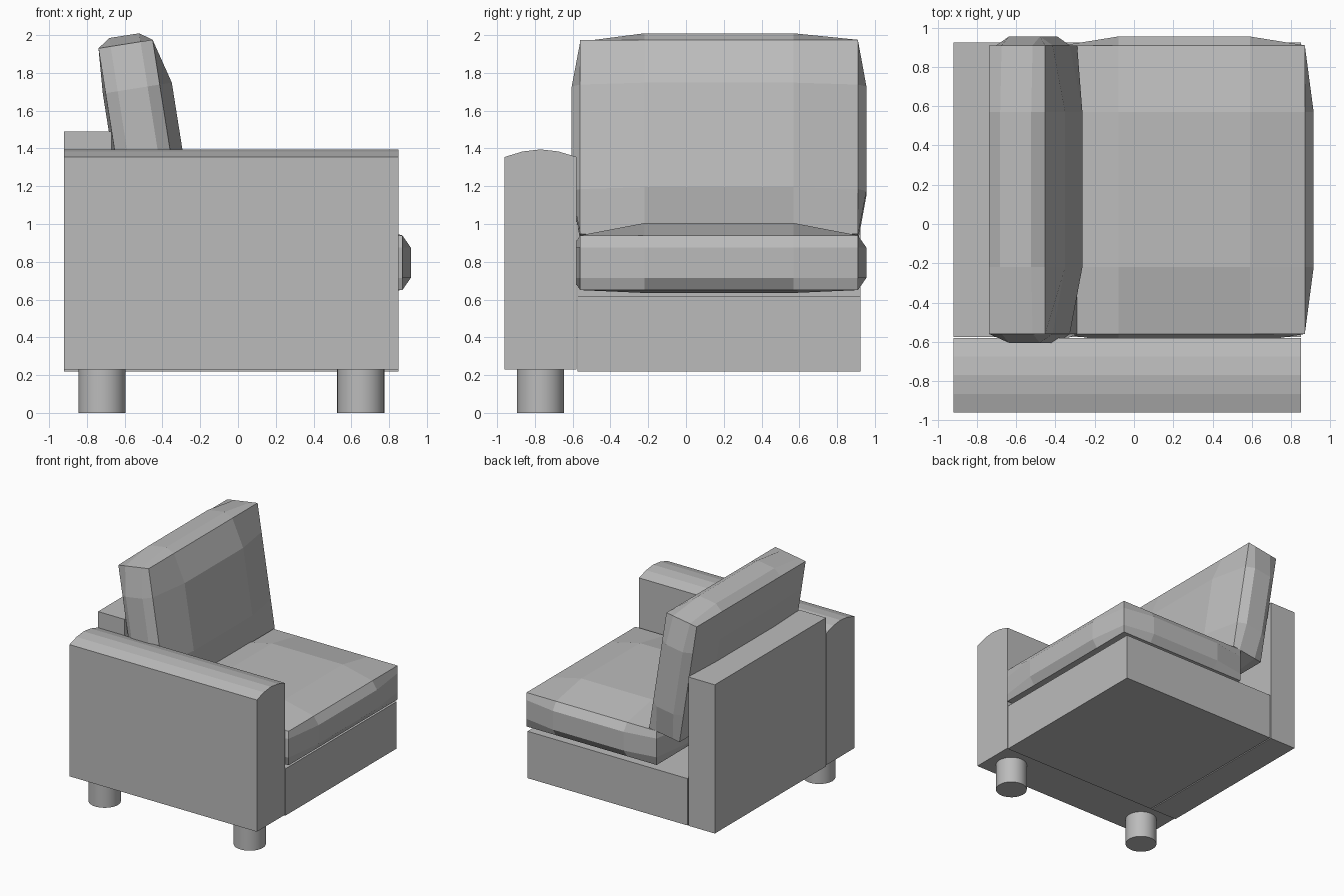
import bpy, bmesh, math
from mathutils import Matrix, Vector

if "Cube" in bpy.data.objects:
    bpy.data.objects.remove(bpy.data.objects["Cube"], do_unlink=True)

grey = bpy.data.materials.new("grey_fabric")
grey.use_nodes = True
grey.diffuse_color = (0.5, 0.5, 0.5, 1)
grey.node_tree.nodes["Principled BSDF"].inputs["Base Color"].default_value = grey.diffuse_color


def finish(name, bm):
    bmesh.ops.recalc_face_normals(bm, faces=bm.faces)
    mesh = bpy.data.meshes.new(name)
    bm.to_mesh(mesh)
    bm.free()
    mesh.materials.append(grey)
    obj = bpy.data.objects.new(name, mesh)
    bpy.context.collection.objects.link(obj)
    return obj


def box(name, low, high):
    low, high = Vector(low), Vector(high)
    bm = bmesh.new()
    matrix = Matrix.Translation((low + high) / 2) @ Matrix.Diagonal((*(high - low), 1))
    bmesh.ops.create_cube(bm, size=1, matrix=matrix)
    return finish(name, bm)


def cushion(name, half, inner, bulge, centre, tilt=0):
    """Box cut three ways per axis, with the middle of every face pushed out."""
    bm = bmesh.new()
    bmesh.ops.create_cube(bm, size=2, matrix=Matrix.Diagonal((*half, 1)))
    for axis in range(3):
        normal = Vector([float(i == axis) for i in range(3)])
        for side in (-1, 1):
            geom = bm.verts[:] + bm.edges[:] + bm.faces[:]
            bmesh.ops.bisect_plane(bm, geom=geom, plane_co=normal * side * inner[axis],
                                   plane_no=normal)
    for v in bm.verts:
        outer = [i for i in range(3) if abs(v.co[i]) > half[i] - 0.001]
        if len(outer) == 1:
            i = outer[0]
            low, high = bulge[i]
            v.co[i] += high if v.co[i] > 0 else -low
    bm.transform(Matrix.Translation(centre) @ Matrix.Rotation(tilt, 4, "Y"))
    return finish(name, bm)


# Frame: seat base and back
box("seat_base", (-0.66, -0.575, 0.22), (0.85, 0.925, 0.62))
box("back_frame", (-0.92, -0.575, 0.22), (-0.67, 0.925, 1.49))

# Armrest with a gently arched top
profile = [(-0.96, 0.23), (-0.96, 1.355), (-0.865, 1.384), (-0.77, 1.395),
           (-0.675, 1.384), (-0.58, 1.355), (-0.58, 0.23)]
bm = bmesh.new()
face = bm.faces.new([bm.verts.new((-0.92, y, z)) for y, z in profile])
ext = bmesh.ops.extrude_face_region(bm, geom=[face], use_keep_orig=True)
moved = [g for g in ext["geom"] if isinstance(g, bmesh.types.BMVert)]
bmesh.ops.translate(bm, verts=moved, vec=(1.77, 0, 0))
finish("right_armrest", bm)

# Legs under the armrest
for name, x in (("back_leg", -0.72), ("front_leg", 0.65)):
    bm = bmesh.new()
    bmesh.ops.create_cone(bm, cap_ends=True, segments=32, radius1=0.125, radius2=0.125,
                          depth=0.23, matrix=Matrix.Translation((x, -0.77, 0.115)))
    for f in bm.faces:
        f.smooth = len(f.verts) == 4
    for e in bm.edges:
        e.smooth = all(f.smooth for f in e.link_faces)
    finish(name, bm)

# Cushions
side = (0.045, 0.045)
cushion("seat_cushion", (0.615, 0.735, 0.145), (0.335, 0.395, 0.08),
        (side, side, (0.015, 0.065)), (0.255, 0.175, 0.795))
cushion("back_cushion", (0.145, 0.735, 0.52), (0.08, 0.395, 0.28),
        ((0.015, 0.065), side, side), (-0.514, 0.175, 1.439), math.radians(-9))
